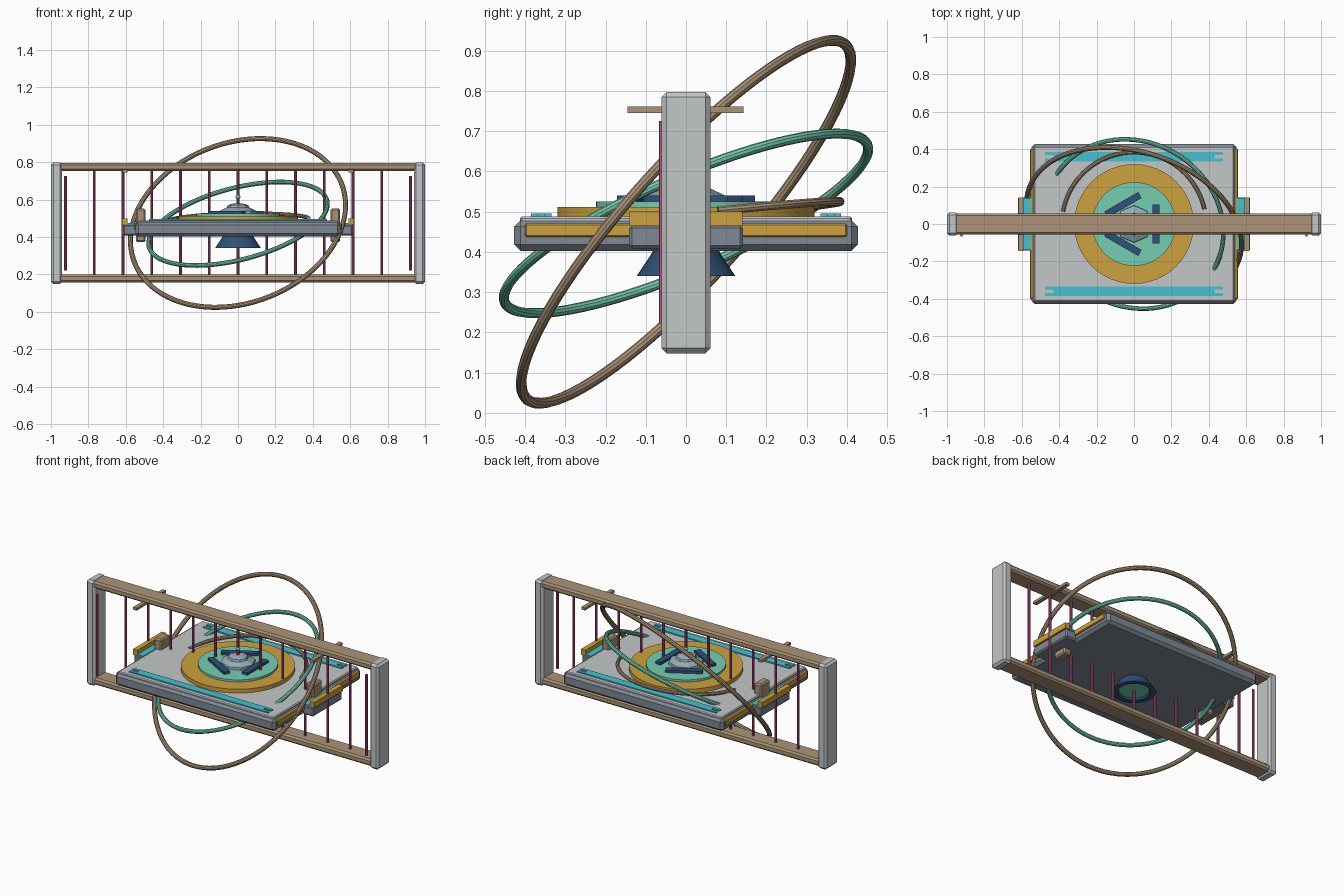
import bpy, bmesh, math
from mathutils import Vector, Matrix

if "Cube" in bpy.data.objects:
    bpy.data.objects.remove(bpy.data.objects["Cube"])


def mat(name, r, g, b):
    m = bpy.data.materials.new(name)
    m.diffuse_color = [((c / 255 + 0.055) / 1.055) ** 2.4 for c in (r, g, b)] + [1]
    m.use_nodes = True
    m.node_tree.nodes["Principled BSDF"].inputs["Base Color"].default_value = m.diffuse_color
    return m


TAN = mat("tan", 172, 148, 120)
LIGHT = mat("light_grey", 196, 199, 201)
SLATE = mat("slate_grey", 128, 137, 149)
GOLD = mat("gold", 205, 162, 62)
TEAL = mat("teal", 118, 205, 178)
CYAN = mat("cyan", 72, 192, 208)
NAVY = mat("navy", 48, 80, 120)
PINK = mat("pink", 188, 84, 134)
PALE = mat("pale_blue_grey", 150, 172, 184)


def finish(name, bm, material, smooth=False):
    bmesh.ops.recalc_face_normals(bm, faces=bm.faces)
    me = bpy.data.meshes.new(name)
    bm.to_mesh(me)
    bm.free()
    ob = bpy.data.objects.new(name, me)
    bpy.context.collection.objects.link(ob)
    me.materials.append(material)
    if smooth:
        bpy.ops.object.select_all(action='DESELECT')
        ob.select_set(True)
        bpy.context.view_layer.objects.active = ob
        bpy.ops.object.shade_smooth_by_angle(angle=math.radians(35))
    return ob


def box(name, x, y, z, material, bevel=0.0, turn=0.0):
    """Box from (min, max) ranges, optionally bevelled and turned about z."""
    bm = bmesh.new()
    size = [b - a for a, b in (x, y, z)]
    mid = Vector([(a + b) / 2 for a, b in (x, y, z)])
    bmesh.ops.create_cube(bm, size=1, matrix=Matrix.Translation(mid) @ Matrix.Diagonal((*size, 1)))
    if bevel:
        bmesh.ops.bevel(bm, geom=bm.edges[:], offset=bevel, segments=1, affect='EDGES')
    bmesh.ops.rotate(bm, verts=bm.verts, cent=(0, 0, 0), matrix=Matrix.Rotation(turn, 3, 'Z'))
    return finish(name, bm, material)


def lathe(name, profile, sides, material, smooth=True):
    """Revolve (radius, z) points about the z axis."""
    bm = bmesh.new()
    vs = [bm.verts.new((r, 0, z)) for r, z in profile]
    es = [bm.edges.new(p) for p in zip(vs, vs[1:])]
    bmesh.ops.spin(bm, geom=vs + es, cent=(0, 0, 0), axis=(0, 0, 1),
                   angle=2 * math.pi, steps=sides)
    bmesh.ops.remove_doubles(bm, verts=bm.verts, dist=1e-5)
    return finish(name, bm, material, smooth)


def tube(name, radius, thick, normal, centre, material, start=0, end=360, steps=80):
    """Round tube along a circle or arc whose plane faces the given normal."""
    closed = end - start == 360
    n = Vector(normal).normalized()
    u = Vector((1, 0, 0))
    u = (u - n * u.dot(n)).normalized()
    v = n.cross(u)
    bm = bmesh.new()
    rows = []
    for i in range(steps if closed else steps + 1):
        a = math.radians(start + (end - start) * i / steps)
        d = u * math.cos(a) + v * math.sin(a)
        rows.append([bm.verts.new(Vector(centre) + d * (radius + thick * math.cos(k * math.pi / 5))
                                  + n * thick * math.sin(k * math.pi / 5)) for k in range(10)])
    pairs = list(zip(rows, rows[1:])) + ([(rows[-1], rows[0])] if closed else [])
    for p, q in pairs:
        for k in range(10):
            bm.faces.new((p[k], p[k - 1], q[k - 1], q[k]))
    if not closed:
        bm.faces.new(rows[0])
        bm.faces.new(rows[-1])
    return finish(name, bm, material, True)


# Upright frame
box("top_beam", (-0.96, 0.96), (-0.055, 0.055), (0.753, 0.795), TAN, 0.01)
box("bottom_beam", (-0.96, 0.96), (-0.055, 0.055), (0.157, 0.2), TAN, 0.01)
for s, side in ((-1, "left"), (1, "right")):
    def span(a, b):
        return tuple(sorted((s * a, s * b)))

    box(side + "_end_post", span(0.94, 1), (-0.061, 0.061), (0.148, 0.798), LIGHT, 0.013)
    box(side + "_cross_bar", span(0.592, 0.617), (-0.145, 0.143), (0.746, 0.762), TAN)
    # Side housings, trims and ring pivots on the platform
    box(side + "_edge_trim", span(0.53, 0.556), (-0.4, 0.4), (0.437, 0.471), GOLD, 0.004)
    box(side + "_housing", span(0.52, 0.615), (-0.142, 0.142), (0.408, 0.467), SLATE, 0.008)
    box(side + "_housing_panel", span(0.55, 0.59), (-0.14, 0.14), (0.465, 0.474), CYAN)
    box(side + "_housing_rail", span(0.59, 0.62), (-0.14, 0.14), (0.465, 0.5), GOLD)
    box(side + "_ring_pivot", span(0.495, 0.546), (-0.045, 0.045), (0.372, 0.552), TAN, 0.008)

# Thin vertical rods
for i in range(-6, 7):
    outer = abs(i) == 6
    bm = bmesh.new()
    low, high = (0.222, 0.725) if outer else (0.195, 0.757)
    bmesh.ops.create_cone(bm, cap_ends=True, segments=8, radius1=0.0075, radius2=0.0075,
                          depth=high - low,
                          matrix=Matrix.Translation((i * 0.1537, -0.06 if outer else 0, (low + high) / 2)))
    finish("rod", bm, PINK, True)

# Platform
box("platform_body", (-0.547, 0.547), (-0.427, 0.427), (0.403, 0.479), SLATE, 0.016)
box("platform_deck", (-0.533, 0.533), (-0.413, 0.413), (0.47, 0.488), LIGHT, 0.005)
for s in (-1, 1):
    for y, half in ((0.343, 0.475), (0.36, 0.43), (0.377, 0.475)):
        box("deck_strip", (-half, half), (s * y - 0.0085, s * y + 0.0085), (0.485, 0.495), CYAN)

# Stacked discs
lathe("gold_disc", [(0, 0.48), (0.32, 0.48), (0.32, 0.512), (0, 0.512)], 48, GOLD)
lathe("teal_disc", [(0, 0.505), (0.224, 0.505), (0.224, 0.525), (0, 0.525)], 48, TEAL)
for k in range(3):
    box("disc_bar", (0.1, 0.137), (-0.105, 0.105), (0.52, 0.54), NAVY, 0, k * math.tau / 3)

# Central turret with antenna
lathe("turret", [(0, 0.52), (0.1, 0.52), (0.098, 0.54), (0.06, 0.558), (0.055, 0.57),
                 (0.03, 0.578), (0, 0.578)], 8, PALE, False)
lathe("antenna", [(0, 0.57), (0.004, 0.57), (0.004, 0.635), (0, 0.635)], 8, TEAL)
bm = bmesh.new()
bmesh.ops.create_uvsphere(bm, u_segments=12, v_segments=8, radius=0.013,
                          matrix=Matrix.Translation((0, 0, 0.615)))
finish("antenna_ball", bm, TEAL, True)

# Nozzle under the platform
lathe("nozzle", [(0, 0.41), (0.08, 0.41), (0.086, 0.395), (0.123, 0.34), (0.092, 0.34),
                 (0.08, 0.36), (0, 0.36)], 24, NAVY)
lathe("nozzle_core", [(0, 0.35), (0.086, 0.35), (0.08, 0.362), (0, 0.362)], 24, TEAL)

# Tilted rings around the platform
tube("large_ring", 0.5925, 0.0135, (-0.24, -0.722, 0.648), (0, 0, 0.475), TAN)
tube("small_ring", 0.4916, 0.0125, (-0.234, -0.389, 0.891), (0, 0, 0.471), TEAL)
tube("half_ring", 0.385, 0.011, (-0.02, -0.1, 1), (0, 0, 0.487), TAN, 12, 170, 40)
